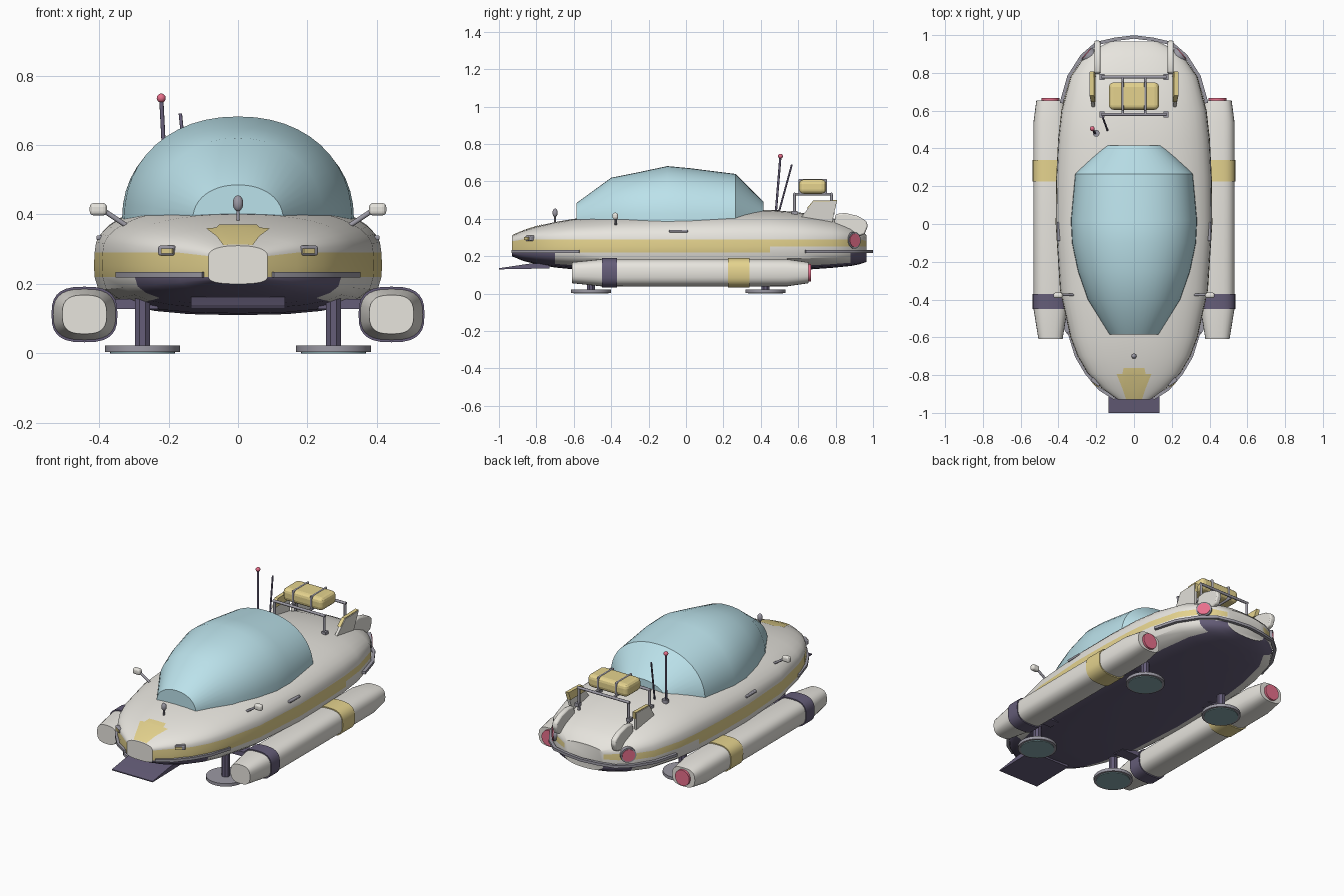
import bpy, math
from mathutils import Vector

if "Cube" in bpy.data.objects:
    bpy.data.objects.remove(bpy.data.objects["Cube"])

def material(name, c):
    m = bpy.data.materials.new(name)
    m.diffuse_color = (*c, 1)
    m.use_nodes = True
    m.node_tree.nodes["Principled BSDF"].inputs["Base Color"].default_value = m.diffuse_color
    return m

WHITE = material("cream", (.80, .78, .73))
GOLD = material("gold", (.78, .65, .27))
DARK = material("plum", (.13, .11, .19))
GREY = material("metal", (.33, .32, .37))
GLASS = material("glass", (.50, .76, .83))
RED = material("red", (.80, .16, .26))
TEAL = material("teal", (.25, .40, .42))

def mesh(name, verts, faces, mats, index=None, angle=32):
    me = bpy.data.meshes.new(name)
    me.from_pydata(verts, [], faces)
    for m in mats:
        me.materials.append(m)
    for i, p in enumerate(me.polygons):
        p.use_smooth = True
        p.material_index = index[i] if index else 0
    ob = bpy.data.objects.new(name, me)
    bpy.context.collection.objects.link(ob)
    import bmesh
    bm = bmesh.new()
    bm.from_mesh(me)
    bmesh.ops.recalc_face_normals(bm, faces=bm.faces)
    bm.to_mesh(me)
    bm.free()
    me.set_sharp_from_angle(angle=math.radians(angle))
    return ob

def loft(name, rings, mats, pick=lambda i, j: 0, angle=32):
    n = len(rings[0])
    verts = [v for r in rings for v in r]
    faces, idx = [], []
    for i in range(len(rings) - 1):
        for j in range(n):
            k = (j + 1) % n
            faces.append((i*n + j, i*n + k, i*n + n + k, i*n + n + j))
            idx.append(pick(i, j))
    faces += [tuple(range(n)), tuple(range(len(verts) - n, len(verts)))]
    return mesh(name, verts, faces, mats, idx + [0, 0], angle)

def rod(name, a, b, r, mat, sides=12, r2=None):
    a, b = Vector(a), Vector(b)
    d = (b - a).normalized()
    u = d.orthogonal().normalized()
    v = d.cross(u)
    ring = lambda c, q: [c + q*(u*math.cos(t) + v*math.sin(t)) for t in
                         [2*math.pi*(i + .5)/sides for i in range(sides)]]
    return loft(name, [ring(a, r), ring(b, r2 or r)], [mat])

def box(name, c, s, mat, bevel=0, rot=0):
    bpy.ops.mesh.primitive_cube_add(size=1, location=c, rotation=(0, 0, rot))
    ob = bpy.context.object
    ob.name = name
    ob.scale = s
    bpy.ops.object.transform_apply(location=False, rotation=False, scale=True)
    ob.data.materials.append(mat)
    if bevel:
        b = ob.modifiers.new("bevel", 'BEVEL')
        b.width, b.segments = bevel, 3
    return ob

def ball(name, c, s, mat):
    bpy.ops.mesh.primitive_uv_sphere_add(segments=16, ring_count=10, radius=1, location=c)
    ob = bpy.context.object
    ob.name, ob.scale = name, s
    ob.data.materials.append(mat)
    bpy.ops.object.shade_smooth()

def plate(name, outline, x0, x1, lean, mat):
    z0 = min(z for y, z in outline)
    return loft(name, [[(x + lean*(z - z0), y, z) for y, z in outline] for x in (x0, x1)], [mat])

def strip(name, pts, w, h, mat):
    rings = []
    for i, p in enumerate(pts):
        d = (Vector(pts[min(i+1, len(pts)-1)]) - Vector(pts[max(i-1, 0)])).normalized()
        n = Vector((-d.y, d.x, 0))*w
        rings.append([Vector(p) + n*a + Vector((0, 0, b*h)) for a, b in ((-1, -1), (1, -1), (1, 1), (-1, 1))])
    return loft(name, rings, [mat])

def power(v, n):
    return math.copysign(abs(v)**(2/n), v)

# Hull: stations of y, half width, top z, bottom z
ST = [(-.93, .085, .31, .20), (-.87, .17, .337, .175), (-.79, .245, .362, .155), (-.7, .297, .383, .14),
      (-.6, .335, .40, .13), (-.35, .39, .425, .115), (0, .413, .44, .11), (.25, .41, .448, .112),
      (.45, .40, .448, .117), (.6, .383, .435, .125), (.78, .335, .405, .138), (.88, .265, .37, .148),
      (.93, .20, .345, .158), (.965, .13, .312, .17)]

def half_section(w, zt, zb):
    hi, mid, lo = min(.29, zt - .03), .253, .22
    up = [math.radians(90 - 9*i) for i in range(11)]
    dn = [math.radians(15*i) for i in range(7)]
    return ([(w*power(max(math.cos(t), 0), 2.3), hi + (zt - hi)*power(max(math.sin(t), 0), 2.3)) for t in up]
            + [(w*1.004, mid)]
            + [(w*power(max(math.cos(t), 0), 2.5), lo - (lo - zb)*power(max(math.sin(t), 0), 2.5)) for t in dn])

rings = []
for y, w, zt, zb in ST:
    h = half_section(w, zt, zb)
    rings.append([(x, y, z) for x, z in h] + [(-x, y, z) for x, z in h[-2:0:-1]])

def hull_colour(i, j):
    j = min(j, 35 - j)
    if j < 10: return 0
    if j == 10: return 1
    if j == 11: return 1 if ST[i][0] < .45 else 0
    return 2 if j >= 15 or ST[i][0] < -.75 or ST[i][0] > .85 else 0
loft("hull", rings, [WHITE, GOLD, DARK], hull_colour, 35)

def hull_top(x, y):
    for a, b in zip(ST, ST[1:]):
        if a[0] <= y <= b[0]:
            t = (y - a[0])/(b[0] - a[0])
            w, zt = a[1] + t*(b[1] - a[1]), a[2] + t*(b[2] - a[2])
            hi = min(.29, zt - .03)
            return hi + (zt - hi)*max(0, 1 - abs(x/w)**2.3)**(1/2.3)

# Gold nose patch
rows = [(-.928, .042), (-.87, .062), (-.795, .092), (-.794, .062), (-.762, .055)]
pv = [(hw*k/4, y, hull_top(hw*k/4, y) + .003) for y, hw in rows for k in range(-4, 5)]
mesh("nose_patch", pv, [(i*9+k, i*9+k+1, i*9+k+10, i*9+k+9) for i in range(4) for k in range(8)], [GOLD])

# Canopy
cs = [(-.585, .13, .485), (-.4, .245, .62), (-.25, .297, .65), (-.1, .328, .682), (.02, .334, .671),
      (.265, .312, .64), (.415, .16, .49)]
loft("canopy", [[(w*power(math.cos(t), 2.15), y, .385 + (zt - .385)*power(math.sin(t), 2.15))
                 for t in [math.pi*i/24 for i in range(25)]] for y, w, zt in cs], [GLASS], angle=25)

# Boarding ramp
loft("ramp", [[(x, -1, .13), (x, -.73, .135), (x, -.73, .165), (x, -.84, .16), (x, -1, .136)] for x in (-.135, .135)], [DARK])

def pod_ring(s, y, rx, rz):
    return [(s*.442 + rx*power(math.cos(t), 2.8), y, .112 + rz*power(math.sin(t), 2.8))
            for t in [math.pi*i/14 for i in range(28)]]

for s, side in ((1, "right"), (-1, "left")):
    # Side pods with bands, nozzle and connectors
    loft(side + "_pod", [pod_ring(s, *p) for p in ((-.61, .064, .056), (-.45, .09, .073), (.1, .091, .074),
         (.54, .09, .073), (.655, .075, .056))], [WHITE])
    loft(side + "_front_band", [pod_ring(s, y, .095, .08) for y in (-.45, -.37)], [DARK])
    loft(side + "_rear_band", [pod_ring(s, y, .095, .08) for y in (.225, .34)], [GOLD])
    rod(side + "_nozzle", (s*.442, .64, .112), (s*.442, .668, .112), .047, RED, 24)
    for y in (-.41, .3):
        box(side + "_pod_mount", (s*.31, y, .142), (.16, .07, .028), DARK)
    # Landing feet
    for y in (-.508, .425):
        rod(side + "_leg", (s*.275, y, .02), (s*.275, y, .17), .024, DARK, 8)
        rod(side + "_foot", (s*.275, y, .004), (s*.275, y, .022), .108, GREY, 28)
        rod(side + "_foot_sole", (s*.275, y, 0), (s*.275, y, .005), .094, TEAL, 28)
    # Headlights
    box(side + "_headlight", (s*.195, -.825, .296), (.056, .05, .028), GREY, .006, s*.6)
    box(side + "_lens", (s*.197, -.842, .295), (.038, .03, .014), GOLD, 0, s*.6)
    # Wing mirrors
    rod(side + "_mirror_stem", (s*.31, -.375, .36), (s*.385, -.375, .41), .007, GREY)
    box(side + "_mirror", (s*.402, -.378, .415), (.05, .03, .036), WHITE, .012)
    # Door handles
    box(side + "_handle", (s*.397, -.04, .333), (.022, .1, .014), GREY, .005)
    # Front bumper strips
    strip(side + "_front_bumper", [(s*.10, -.925, .226), (s*.18, -.875, .226), (s*.252, -.79, .226), (s*.305, -.70, .226),
          (s*.345, -.57, .226)], .008, .008, GREY)
    # Tail lights
    a, d = Vector((s*.232, .885, .285)), Vector((s*.75, .66, 0))
    rod(side + "_light_ring", a - d*.03, a + d*.025, .044, GREY, 24)
    rod(side + "_tail_light", a, a + d*.029, .036, RED, 24)
    # Tail fins and rear fenders
    plate(side + "_fin", [(.61, .40), (.78, .37), (.805, .495), (.68, .492)], s*.20, s*.217, s*.15, WHITE)
    plate(side + "_fin_tip", [(.645, .455), (.798, .455), (.808, .50), (.68, .497)], s*.205, s*.226, s*.15, GOLD)
    ob = plate(side + "_fender", [(.79, .36), (.80, .425), (.85, .432), (.92, .415), (.965, .388), (.972, .36),
               (.955, .318), (.90, .30)], s*.178, s*.21, 0, WHITE)
    b = ob.modifiers.new("bevel", 'BEVEL')
    b.width, b.segments = .008, 2
    # Rack legs
    for y in (.58, .778):
        rod("rack_leg", (s*.165, y, .40), (s*.165, y, .532), .008, GREY)
        box("rack_foot", (s*.17, y, .432), (.026, .03, .02), GREY)
    rod("rack_rail", (s*.06, .58, .532), (s*.06, .778, .532), .007, GREY)
    box("luggage_strap", (s*.06, .677, .572), (.013, .153, .083), GREY, .025)

# Rack crossbars and luggage
for y in (.58, .778):
    rod("rack_bar", (-.172, y, .532), (.172, y, .532), .008, GREY)
box("luggage", (0, .677, .572), (.265, .145, .076), GOLD, .024)

# Rear bumper wrapping the tail
half = [(.385, .64, .226), (.345, .78, .226), (.275, .89, .226), (.2, .955, .226), (.1, .978, .226), (0, .99, .226)]
strip("rear_bumper", half + [(-x, y, z) for x, y, z in half[-2::-1]], .009, .008, GREY)

# Antennas and nose ornament
rod("antenna_base", (-.20, .48, .41), (-.20, .48, .448), .018, GREY)
rod("antenna", (-.205, .48, .43), (-.221, .505, .735), .006, DARK)
ball("antenna_tip", (-.221, .505, .735), (.013, .013, .013), RED)
rod("whip_antenna", (-.14, .495, .43), (-.166, .566, .69), .005, DARK)
rod("ornament_post", (0, -.70, .37), (0, -.70, .42), .005, GREY)
ball("ornament", (0, -.70, .432), (.015, .014, .023), GREY)
